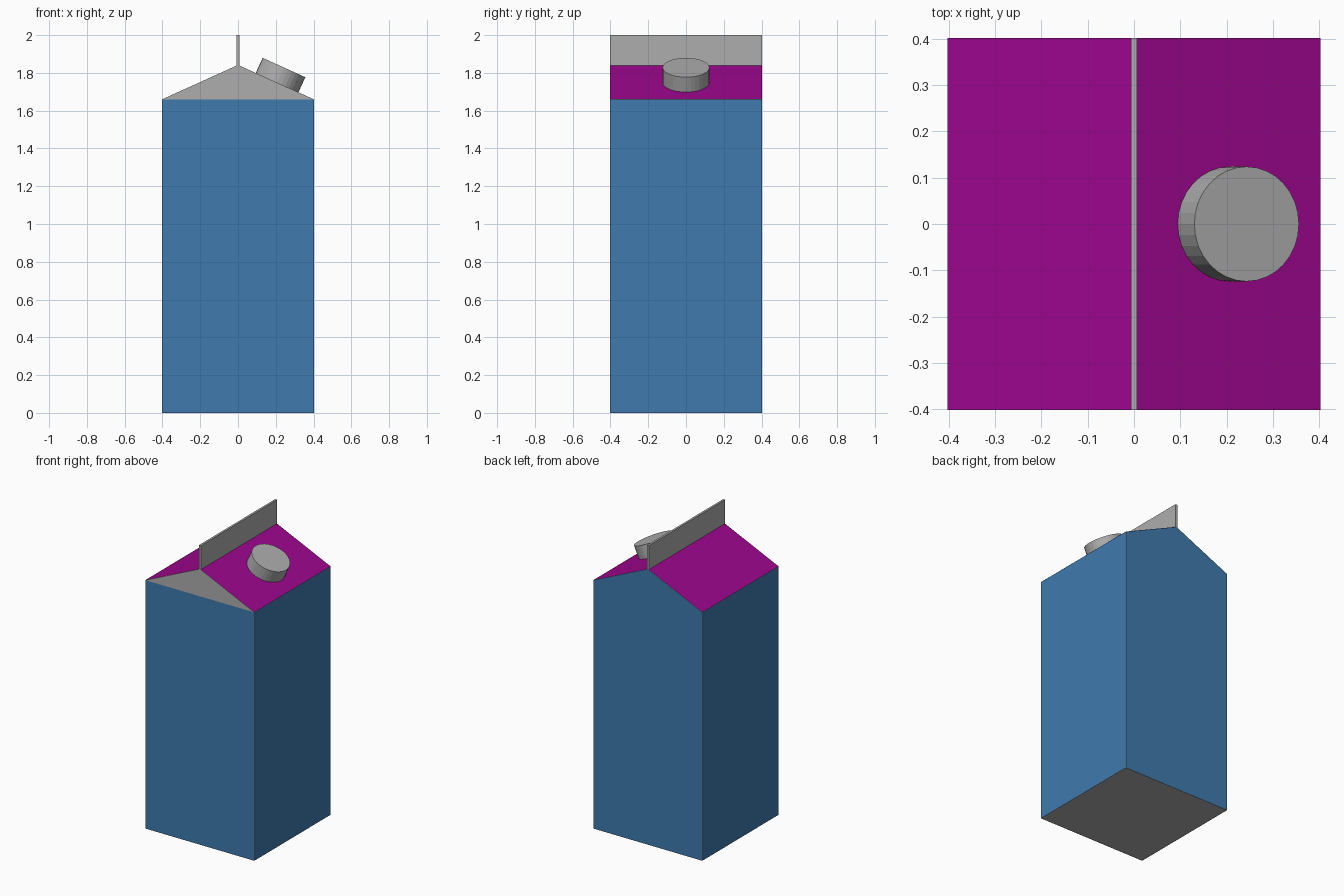
import bpy
from math import atan2, cos, sin
from mathutils import Matrix, Vector

if "Cube" in bpy.data.objects:
    bpy.data.objects.remove(bpy.data.objects["Cube"])

W = 0.402       # half width of the carton
EAVE = 1.66     # top of the straight walls
RIDGE = 1.842   # top of the gable
GAP = 0.001     # printed panels sit just proud of the card


def colour(name, rgb):
    mat = bpy.data.materials.new(name)
    mat.diffuse_color = (*rgb, 1)
    mat.use_nodes = True
    mat.node_tree.nodes["Principled BSDF"].inputs["Base Color"].default_value = mat.diffuse_color
    return mat


def mesh_object(name, verts, faces, mat):
    mesh = bpy.data.meshes.new(name)
    mesh.from_pydata(verts, [], faces)
    mesh.update()
    mesh.materials.append(mat)
    obj = bpy.data.objects.new(name, mesh)
    bpy.context.collection.objects.link(obj)
    return obj


def panel(name, corners, mat):
    # single printed face, counter-clockwise seen from outside, nudged outwards
    pts = [Vector(c) for c in corners]
    normal = (pts[1] - pts[0]).cross(pts[2] - pts[1]).normalized()
    return mesh_object(name, [p + normal * GAP for p in pts],
                       [list(range(len(pts)))], mat)


grey = colour("grey_card", (0.42, 0.42, 0.42))
blue = colour("blue_print", (0.05, 0.198, 0.43))
magenta = colour("magenta_print", (0.346, 0.002, 0.275))

# Carton body: gabled profile extruded from front to back
profile = [(-W, 0), (W, 0), (W, EAVE), (0, RIDGE), (-W, EAVE)]
n = len(profile)
verts = [(x, y, z) for y in (-W, W) for x, z in profile]
faces = [list(range(n)), list(range(2 * n - 1, n - 1, -1))]
faces += [[i, i + n, (i + 1) % n + n, (i + 1) % n] for i in range(n)]
mesh_object("carton_body", verts, faces, grey)

# Blue wall panels: the back one also covers its gable
panel("front_panel", [(-W, -W, 0), (W, -W, 0), (W, -W, EAVE), (-W, -W, EAVE)], blue)
panel("right_panel", [(W, -W, 0), (W, W, 0), (W, W, EAVE), (W, -W, EAVE)], blue)
panel("left_panel", [(-W, W, 0), (-W, -W, 0), (-W, -W, EAVE), (-W, W, EAVE)], blue)
panel("back_panel", [(x, W, z) for x, z in ((W, 0), (-W, 0), (-W, EAVE), (0, RIDGE), (W, EAVE))], blue)

# Magenta roof panels
panel("right_roof_panel", [(W, -W, EAVE), (W, W, EAVE), (0, W, RIDGE), (0, -W, RIDGE)], magenta)
panel("left_roof_panel", [(-W, W, EAVE), (-W, -W, EAVE), (0, -W, RIDGE), (0, W, RIDGE)], magenta)

# Sealed fin along the ridge
bpy.ops.mesh.primitive_cube_add(size=1)
fin = bpy.context.object
fin.name = "top_seal"
fin.data.materials.append(grey)
fin.data.transform(Matrix.Translation((0, 0, (RIDGE + 1.996) / 2))
                   @ Matrix.Diagonal((0.014, 2 * W, 2.004 - RIDGE, 1)))

# Screw cap standing square to the right roof slope
tilt = atan2(RIDGE - EAVE, W)
height = 0.088
base = Vector((0.207, 0, RIDGE - 0.207 * (RIDGE - EAVE) / W))
axis = Vector((sin(tilt), 0, cos(tilt)))
bpy.ops.mesh.primitive_cylinder_add(vertices=32, radius=0.124, depth=height,
                                    location=base + axis * height / 2,
                                    rotation=(0, tilt, 0))
cap = bpy.context.object
cap.name = "screw_cap"
cap.data.materials.append(grey)
